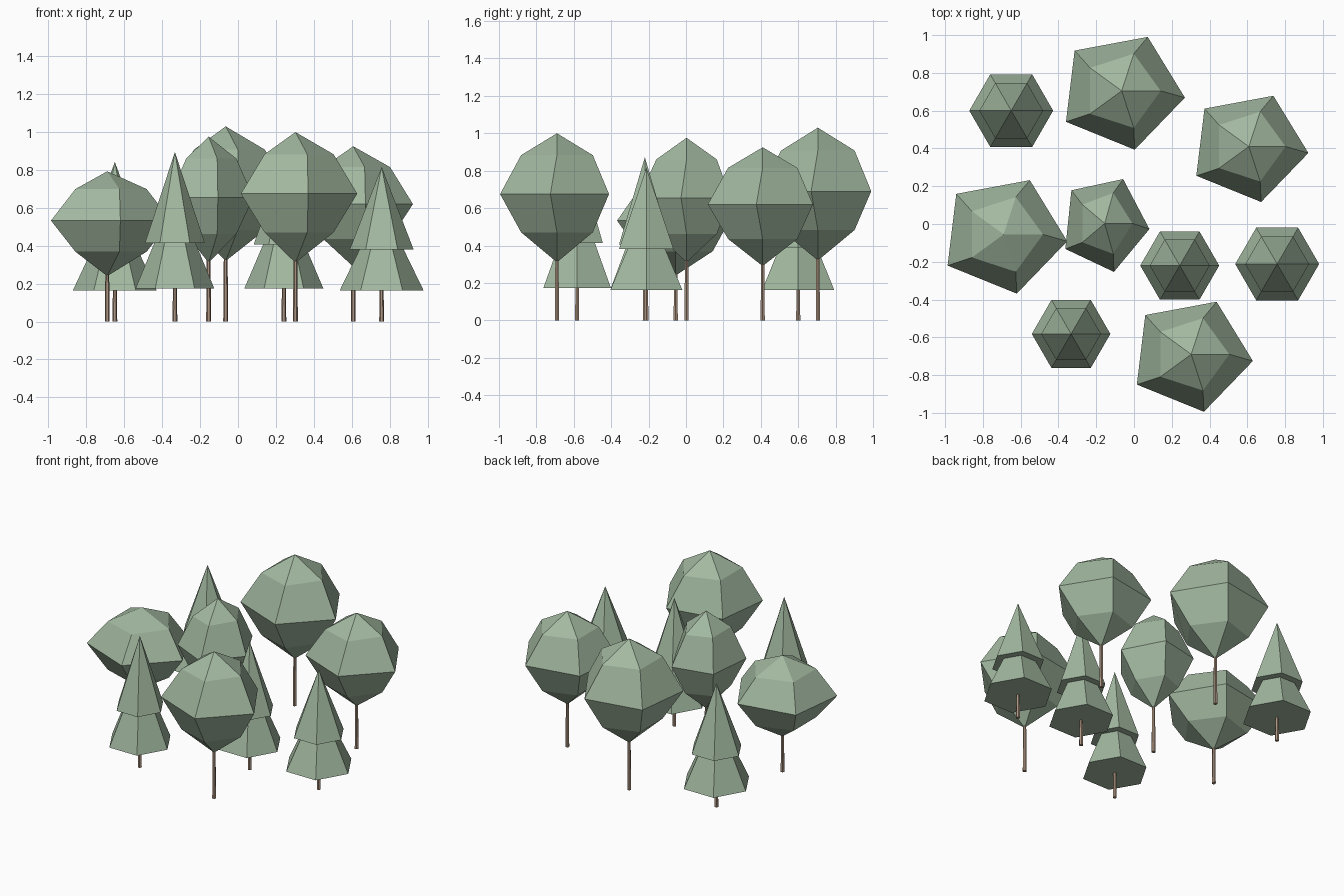
import bpy
import bmesh
from math import cos, sin, tau

cube = bpy.data.objects.get("Cube")
if cube:
    bpy.data.objects.remove(cube, do_unlink=True)


def make_material(name, rgb):
    mat = bpy.data.materials.new(name)
    mat.use_nodes = True
    mat.diffuse_color = (*rgb, 1)
    mat.node_tree.nodes["Principled BSDF"].inputs["Base Color"].default_value = (*rgb, 1)
    return mat


LEAF = make_material("sage_green_foliage", (0.36, 0.48, 0.35))
BARK = make_material("light_brown_bark", (0.42, 0.30, 0.22))


def polygon(sides, radius=1.0):
    return [(radius * cos(tau * i / sides), radius * sin(tau * i / sides)) for i in range(sides)]


def loft(name, rings, material, location):
    """Skin a stack of (outline, z) rings; a None outline is a single point."""
    bm = bmesh.new()
    levels = []
    for outline, z in rings:
        points = outline or [(0, 0)]
        levels.append([bm.verts.new((x, y, z)) for x, y in points])
    for low, high in zip(levels, levels[1:]):
        n = max(len(low), len(high))
        for i in range(n):
            j = (i + 1) % n
            if len(low) == 1:
                bm.faces.new((low[0], high[j], high[i]))
            elif len(high) == 1:
                bm.faces.new((low[i], low[j], high[0]))
            else:
                bm.faces.new((low[i], low[j], high[j], high[i]))
    # Close open ends
    for ring in (levels[0], levels[-1]):
        if len(ring) > 1:
            bm.faces.new(ring)
    bmesh.ops.recalc_face_normals(bm, faces=bm.faces[:])
    mesh = bpy.data.meshes.new(name)
    bm.to_mesh(mesh)
    bm.free()
    mesh.materials.append(material)
    obj = bpy.data.objects.new(name, mesh)
    obj.location = (*location, 0)
    bpy.context.collection.objects.link(obj)
    return obj


def trunk(name, location, height):
    loft(name, [(polygon(6, 0.013), 0), (polygon(6, 0.010), height)], BARK, location)


# Slightly twisted five-sided widest ring of a round crown
GIRTH = [(1.02, -0.11), (0.42, 0.87), (-0.76, 0.65), (-0.90, -0.50), (0.21, -0.95)]


def round_tree(label, location, rx, ry, bottom, middle, top):
    def scaled(points):
        return [(x * rx, y * ry) for x, y in points]
    shoulder = scaled(polygon(5, 0.63))
    rise = 0.64 * (top - middle)
    loft(label + "_crown", [
        (None, bottom),
        (shoulder, middle - 0.56 * (middle - bottom)),
        (scaled(GIRTH), middle),
        (shoulder, middle + rise),
        (None, top),
    ], LEAF, location)
    trunk(label + "_trunk", location, bottom + 0.02)


def pine_tree(label, location, radius, base, top):
    waist = base + 0.333 * (top - base)
    loft(label + "_lower_tier", [(polygon(6, radius), base),
                                 (polygon(6, radius * 0.52), waist + 0.002)], LEAF, location)
    loft(label + "_upper_tier", [(polygon(6, radius * 0.76), waist),
                                 (None, top)], LEAF, location)
    trunk(label + "_trunk", location, base + 0.02)


# Round trees: place, crown radii, crown bottom, widest height, top
round_tree("back_round_tree", (-0.065, 0.705), 0.328, 0.328, 0.32, 0.69, 1.03)
round_tree("left_round_tree", (0.608, 0.41), 0.309, 0.309, 0.29, 0.62, 0.925)
round_tree("front_round_tree", (0.303, -0.69), 0.32, 0.32, 0.31, 0.675, 1.0)
round_tree("right_round_tree", (-0.69, -0.055), 0.33, 0.33, 0.24, 0.533, 0.793)
round_tree("middle_round_tree", (-0.155, 0.003), 0.232, 0.27, 0.31, 0.655, 0.976)

# Pines: place, lower radius, foliage base, top
pine_tree("back_pine", (-0.65, 0.60), 0.222, 0.163, 0.842)
pine_tree("middle_pine", (0.242, -0.22), 0.209, 0.174, 0.872)
pine_tree("left_pine", (0.758, -0.212), 0.222, 0.163, 0.816)
pine_tree("front_pine", (-0.333, -0.582), 0.208, 0.174, 0.895)
